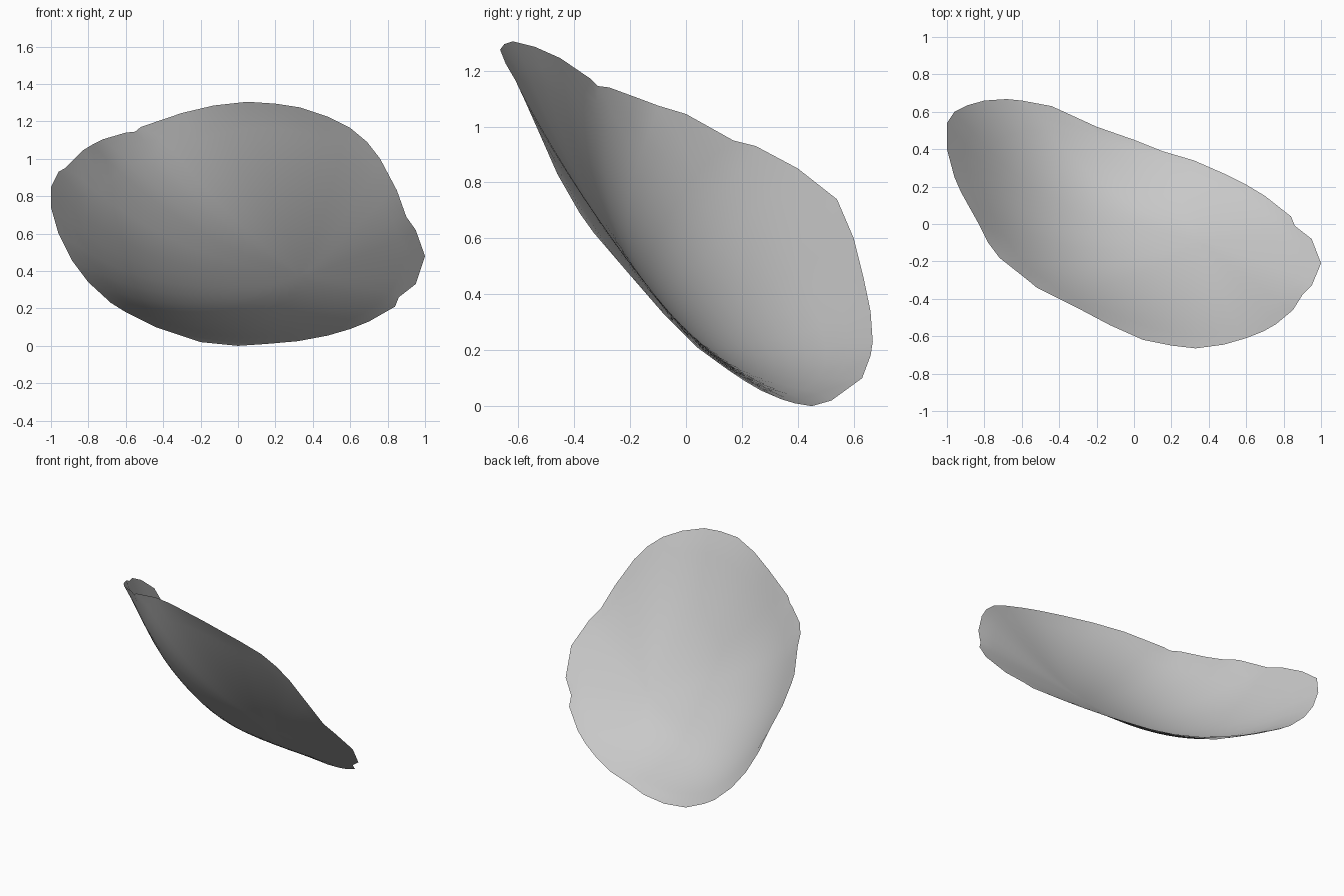
import bpy
import bmesh
from mathutils import Vector

# Remove the default cube
default_cube = bpy.data.objects.get("Cube")
if default_cube:
    bpy.data.objects.remove(default_cube, do_unlink=True)

# Irregular rim of the curved shell, in order around the edge
RIM = [
    (.05, -.62, 1.305), (.2, -.65, 1.295), (.33, -.665, 1.275), (.48, -.645, 1.225),
    (.6, -.61, 1.165), (.69, -.575, 1.09), (.76, -.535, 1), (.85, -.46, .83),
    (.9, -.38, .69), (.95, -.33, .62), (1, -.21, .48),
    (.95, -.08, .33), (.86, -.01, .26), (.84, .04, .21), (.7, .15, .13),
    (.6, .21, .09), (.48, .27, .055), (.32, .34, .025), (.15, .39, .01), (0, .45, 0),
    (-.2, .52, .02), (-.44, .63, .1), (-.6, .66, .18), (-.68, .668, .23),
    (-.8, .66, .34), (-.89, .635, .46), (-.96, .6, .6), (-1, .54, .74),
    (-1, .4, .85), (-.96, .25, .93), (-.925, .17, .95), (-.83, 0, 1.045),
    (-.78, -.1, 1.075), (-.72, -.18, 1.105), (-.6, -.275, 1.14), (-.55, -.315, 1.145),
    (-.52, -.34, 1.17), (-.3, -.45, 1.245), (-.13, -.54, 1.285),
]
CENTRE = Vector((.35, -.085, .365))     # deepest point of the bowl
OUTWARD = Vector((0, -.77, -.64))       # direction in which the shell bulges
RINGS = 16


def shell_point(rim_point, ratio):
    """Point on the curved spoke that runs from the deepest point to the rim."""
    spoke = rim_point - CENTRE
    depth = spoke.dot(OUTWARD)
    across = spoke - depth * OUTWARD
    # The bowl stays flatter before it curls up at the right-hand end
    curl = max(0, -across.x / across.length) ** 2
    power = 1.85 + 1.15 * curl
    return CENTRE + across * ratio + OUTWARD * depth * ratio ** power


def make_material(name, colour):
    material = bpy.data.materials.new(name)
    material.use_nodes = True
    material.diffuse_color = colour
    shader = next(n for n in material.node_tree.nodes if n.type == 'BSDF_PRINCIPLED')
    shader.inputs["Base Color"].default_value = colour
    return material


# Shell surface: concentric rings that grow from the deepest point to the rim
bm = bmesh.new()
middle = bm.verts.new(CENTRE)
rings = []
for step in range(1, RINGS + 1):
    rings.append([bm.verts.new(shell_point(Vector(p), step / RINGS)) for p in RIM])

count = len(RIM)
for i in range(count):
    j = (i + 1) % count
    bm.faces.new((middle, rings[0][i], rings[0][j]))
    for inner, outer in zip(rings, rings[1:]):
        bm.faces.new((inner[i], outer[i], outer[j], inner[j]))

# Even out the inside while the rim keeps its shape
inside = [v for v in bm.verts if not v.is_boundary]
for _ in range(4):
    bmesh.ops.smooth_vert(bm, verts=inside, factor=.5,
                          use_axis_x=True, use_axis_y=True, use_axis_z=True)
bmesh.ops.recalc_face_normals(bm, faces=bm.faces[:])
for face in bm.faces:
    face.smooth = True

mesh = bpy.data.meshes.new("curved_shell")
bm.to_mesh(mesh)
bm.free()
mesh.materials.append(make_material("plain grey", (.6, .6, .6, 1)))
shell = bpy.data.objects.new("curved_shell", mesh)
bpy.context.collection.objects.link(shell)
